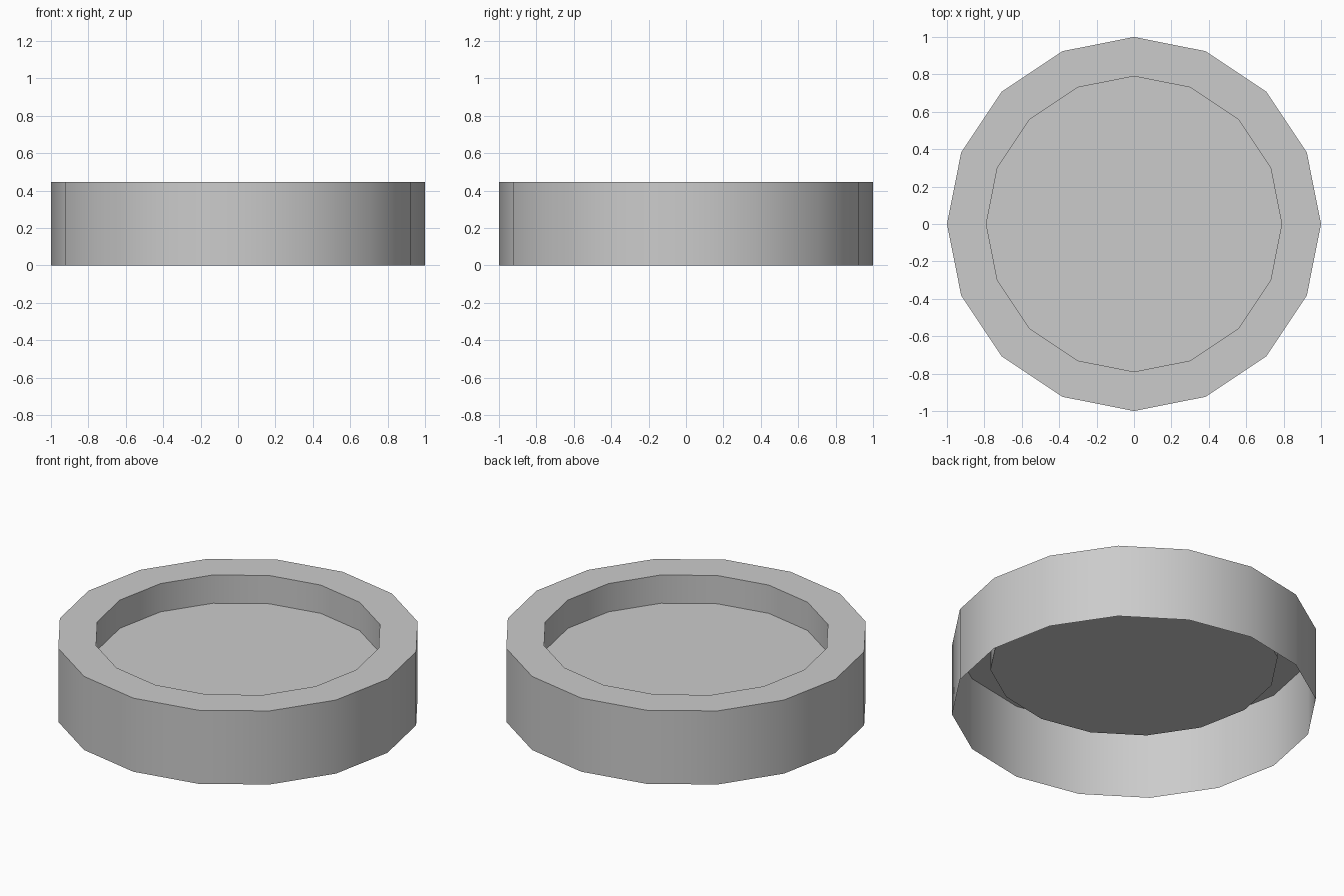
import bpy, bmesh
from math import cos, sin, tau, radians

if "Cube" in bpy.data.objects:
    bpy.data.objects.remove(bpy.data.objects["Cube"])

SIDES = 16
# (radius, z) profile: outer wall, flat rim, inner wall down to the recessed floor
PROFILE = [(1.0, 0.0), (1.0, 0.445), (0.79, 0.445), (0.79, 0.274)]

bm = bmesh.new()
rings = [[bm.verts.new((r * cos(tau * i / SIDES), r * sin(tau * i / SIDES), z))
          for i in range(SIDES)] for r, z in PROFILE]

# Walls and rim
for low, high in zip(rings, rings[1:]):
    for i in range(SIDES):
        j = (i + 1) % SIDES
        bm.faces.new((low[i], low[j], high[j], high[i]))

# Recessed floor (underside stays open)
bm.faces.new(rings[-1])

mesh = bpy.data.meshes.new("round_tray")
bm.to_mesh(mesh)
bm.free()
tray = bpy.data.objects.new("round_tray", mesh)
bpy.context.collection.objects.link(tray)

# Smooth walls, sharp rims
bpy.context.view_layer.objects.active = tray
tray.select_set(True)
bpy.ops.object.shade_smooth_by_angle(angle=radians(30))
